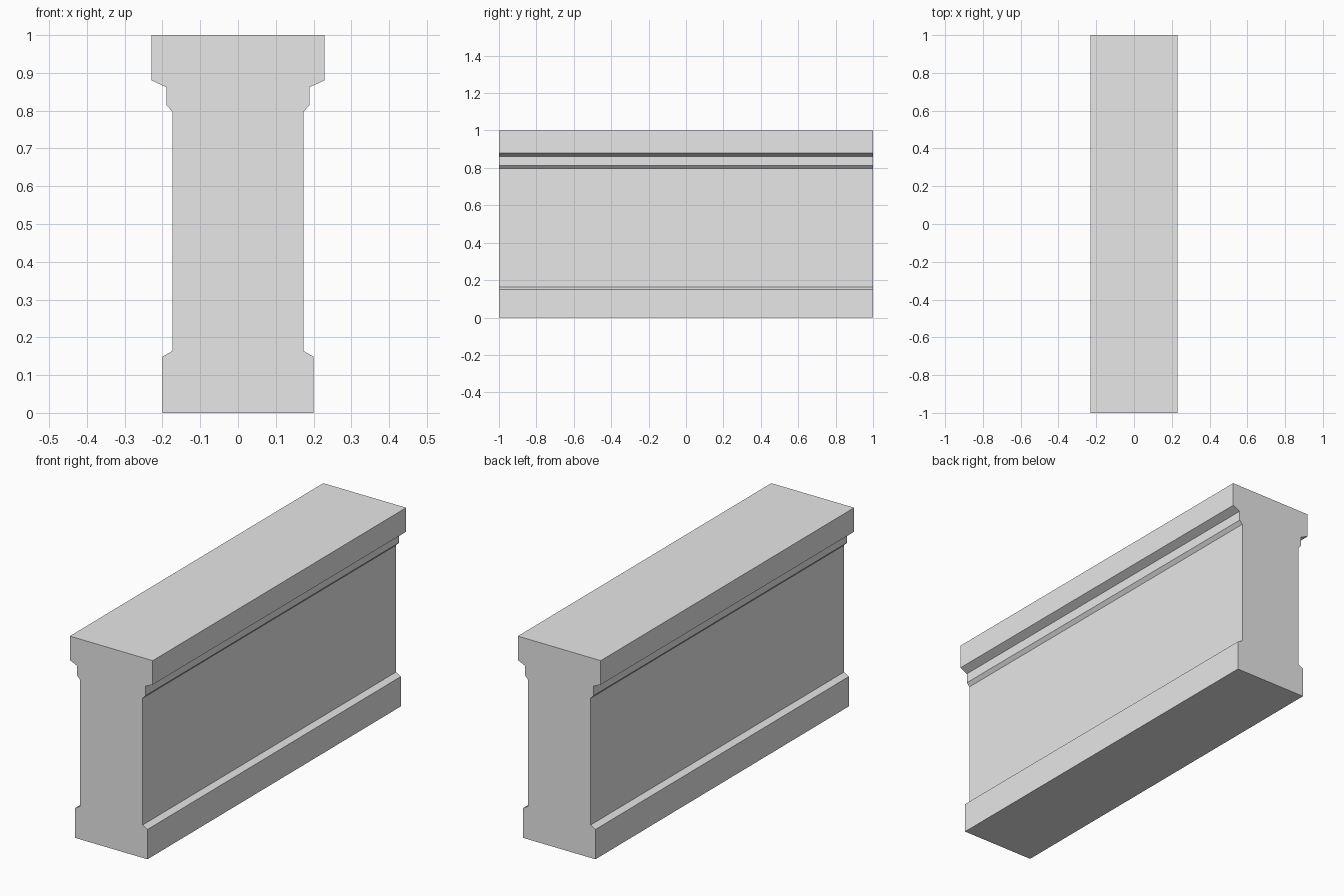
import bpy
import bmesh

cube = bpy.data.objects.get("Cube")
if cube:
    bpy.data.objects.remove(cube, do_unlink=True)

# Plain stone colour
stone = bpy.data.materials.new("light_grey_stone")
stone.use_nodes = True
stone.diffuse_color = (0.8, 0.8, 0.8, 1)
stone.node_tree.nodes["Principled BSDF"].inputs["Base Color"].default_value = (0.8, 0.8, 0.8, 1)

# Half profile of the wall (x, z): plinth, shaft, moulding, coping
half = [(0.2, 0), (0.2, 0.149), (0.173, 0.164), (0.173, 0.797),
        (0.189, 0.814), (0.189, 0.862), (0.229, 0.88), (0.229, 1)]
outline = half + [(-x, z) for x, z in reversed(half)]

# Extrude the mirrored profile along the wall's length
bm = bmesh.new()
end = bm.faces.new([bm.verts.new((x, -1, z)) for x, z in outline])
extruded = bmesh.ops.extrude_face_region(bm, geom=[end], use_keep_orig=True)
moved = [v for v in extruded["geom"] if isinstance(v, bmesh.types.BMVert)]
bmesh.ops.translate(bm, vec=(0, 2, 0), verts=moved)
bmesh.ops.recalc_face_normals(bm, faces=bm.faces)

mesh = bpy.data.meshes.new("wall_segment")
bm.to_mesh(mesh)
bm.free()
mesh.materials.append(stone)
wall = bpy.data.objects.new("wall_segment", mesh)
bpy.context.collection.objects.link(wall)
